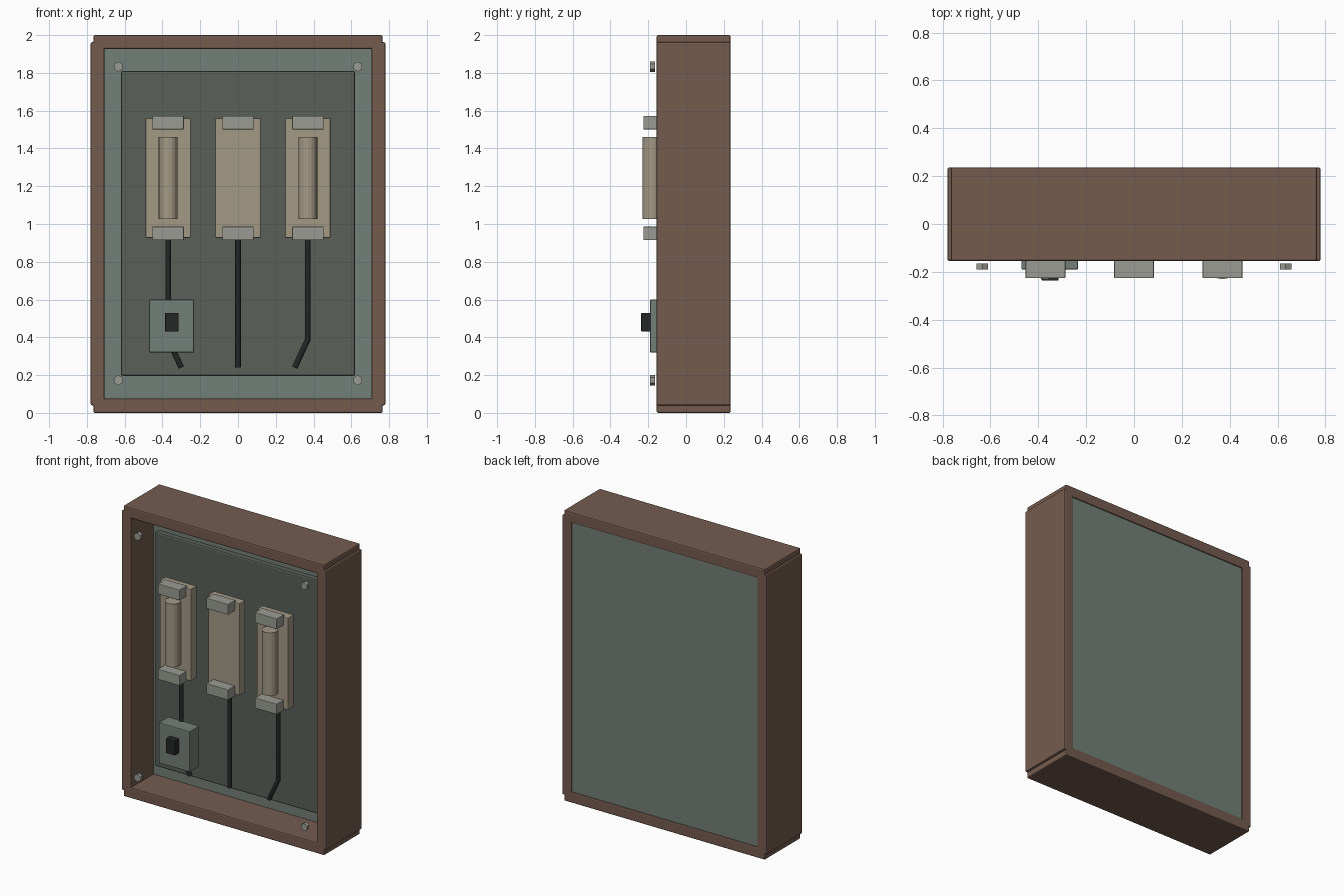
import bpy, math

if "Cube" in bpy.data.objects:
    bpy.data.objects.remove(bpy.data.objects["Cube"])


def material(name, rgb):
    m = bpy.data.materials.new(name)
    m.diffuse_color = (*rgb, 1)
    m.use_nodes = True
    m.node_tree.nodes["Principled BSDF"].inputs["Base Color"].default_value = m.diffuse_color
    return m


RUST = material("rusty_brown", (0.175, 0.105, 0.076))
TEAL = material("faded_teal", (0.175, 0.215, 0.19))
DARK = material("dark_steel", (0.10, 0.115, 0.10))
CERAMIC = material("ceramic", (0.37, 0.32, 0.235))
METAL = material("dull_metal", (0.32, 0.33, 0.29))
BLACK = material("black_rubber", (0.018, 0.02, 0.019))


def box(name, x, y, z, mat, bevel=0.0):
    """Box from (min, max) ranges on each axis."""
    bpy.ops.mesh.primitive_cube_add(size=1, location=[sum(r) / 2 for r in (x, y, z)])
    ob = bpy.context.object
    ob.name = name
    ob.scale = [r[1] - r[0] for r in (x, y, z)]
    bpy.ops.object.transform_apply(location=False, rotation=False, scale=True)
    ob.data.materials.append(mat)
    if bevel:
        mod = ob.modifiers.new("bevel", 'BEVEL')
        mod.width = bevel
        mod.segments = 2
    return ob


def cylinder(name, loc, radius, depth, sides, mat, rot=(0, 0, 0)):
    bpy.ops.mesh.primitive_cylinder_add(vertices=sides, radius=radius, depth=depth,
                                        location=loc, rotation=rot)
    ob = bpy.context.object
    ob.name = name
    ob.data.materials.append(mat)
    return ob


def cable(name, points, radius):
    cu = bpy.data.curves.new(name, 'CURVE')
    cu.dimensions = '3D'
    cu.bevel_depth = radius
    cu.bevel_resolution = 2
    cu.use_fill_caps = True
    sp = cu.splines.new('POLY')
    sp.points.add(len(points) - 1)
    for p, co in zip(sp.points, points):
        p.co = (*co, 1)
    ob = bpy.data.objects.new(name, cu)
    bpy.context.collection.objects.link(ob)
    cu.materials.append(BLACK)


# Outer frame: rails top and bottom, taller side boards
DEPTH = (-0.155, 0.236)
box("top_rail", (-0.765, 0.765), DEPTH, (1.926, 2.0), RUST, 0.008)
box("bottom_rail", (-0.765, 0.765), DEPTH, (0.0, 0.075), RUST, 0.008)
for side, s in (("left", -1), ("right", 1)):
    box(side + "_board", sorted((s * 0.706, s * 0.78)), DEPTH, (0.04, 1.963), RUST, 0.008)

# Back panel and raised mounting plate
box("back_panel", (-0.71, 0.71), (0.09, 0.229), (0.073, 1.93), TEAL)
box("mounting_plate", (-0.62, 0.62), (-0.022, 0.02), (0.196, 1.81), DARK, 0.01)

# Corner bolts
for sx in (-1, 1):
    for z in (0.173, 1.833):
        cylinder("corner_bolt", (sx * 0.634, -0.177, z), 0.027, 0.025, 6, METAL,
                 (math.pi / 2, 0, 0))

# Fuse holders: base, two clips, and a fuse in the outer two
for x in (-0.37, 0.0, 0.37):
    box("fuse_base", (x - 0.119, x + 0.119), (-0.153, -0.09), (0.927, 1.56), CERAMIC, 0.004)
    for z in (0.95, 1.537):
        box("fuse_clip", (x - 0.083, x + 0.083), (-0.226, -0.145),
            (z - 0.036, z + 0.036), METAL, 0.003)
    if x:
        cylinder("fuse", (x, -0.18, 1.243), 0.051, 0.435, 16, CERAMIC)

# Cables leaving the holders
CY = -0.09
cable("left_cable", [(-0.37, CY, 0.95), (-0.37, CY, 0.39), (-0.3, CY, 0.24)], 0.015)
cable("middle_cable", [(0, CY, 0.95), (0, CY, 0.24)], 0.015)
cable("right_cable", [(0.37, CY, 0.95), (0.37, CY, 0.39), (0.3, CY, 0.24)], 0.015)

# Switch box with lever block
box("switch_box", (-0.471, -0.234), (-0.19, -0.085), (0.32, 0.6), TEAL, 0.005)
box("switch_lever", (-0.386, -0.315), (-0.237, -0.18), (0.43, 0.53), BLACK, 0.004)
